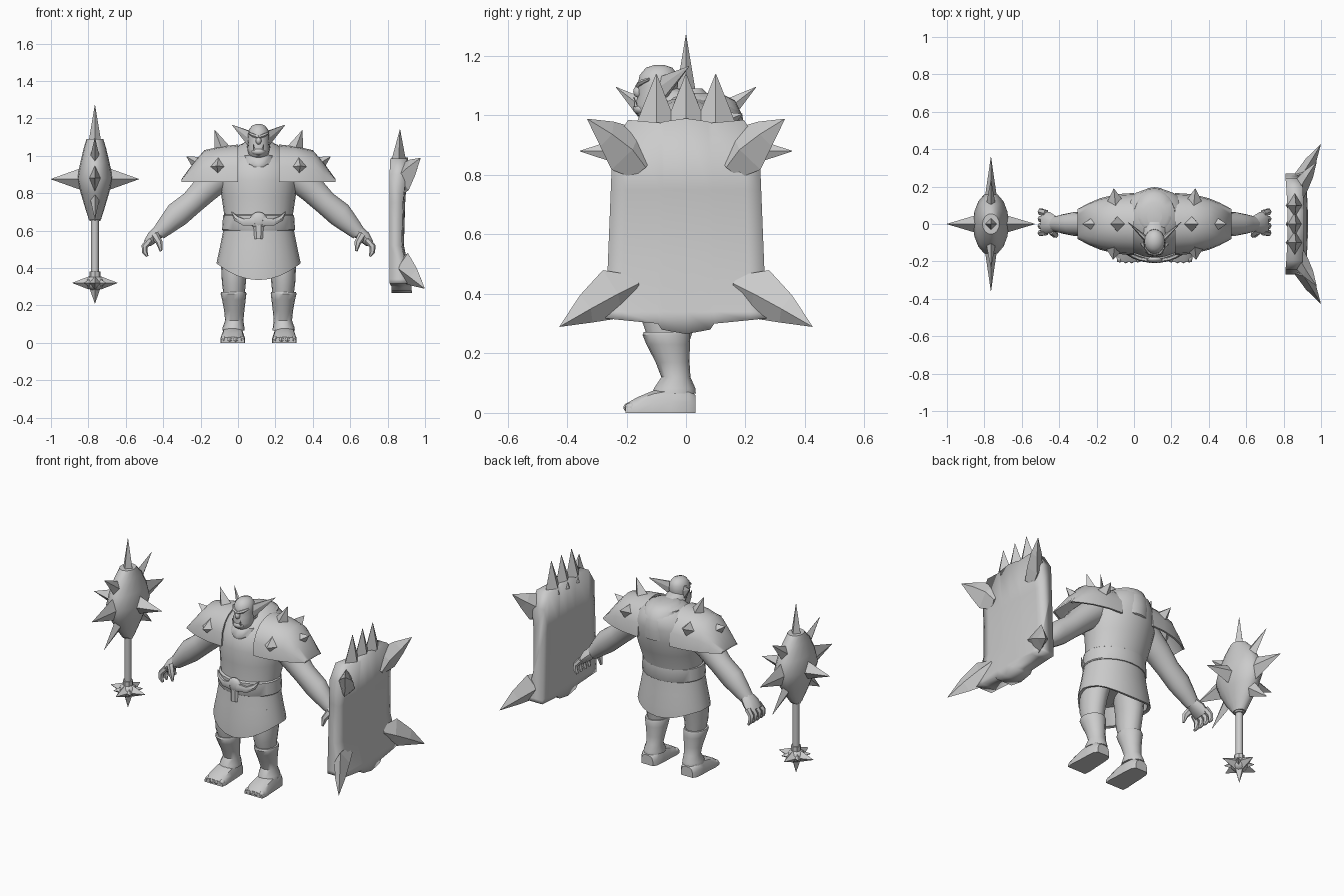
import bpy, bmesh, math
from mathutils import Vector

CX = 0.11                                   # centre line of the figure
grey = bpy.data.materials.new("stone_grey")
grey.diffuse_color = (0.6, 0.6, 0.6, 1)


def loft(name, rings, smooth=True, angle=40):
    """Skin a list of point rings and cap both ends."""
    bm = bmesh.new()
    rows = [[bm.verts.new(p) for p in r] for r in rings]
    n = len(rows[0])
    for r0, r1 in zip(rows, rows[1:]):
        for i in range(n):
            j = (i + 1) % n
            bm.faces.new((r0[i], r0[j], r1[j], r1[i]))
    bm.faces.new(rows[0])
    bm.faces.new(rows[-1])
    bmesh.ops.recalc_face_normals(bm, faces=bm.faces)
    me = bpy.data.meshes.new(name)
    bm.to_mesh(me)
    bm.free()
    me.materials.append(grey)
    ob = bpy.data.objects.new(name, me)
    bpy.context.collection.objects.link(ob)
    if smooth:
        bpy.ops.object.select_all(action='DESELECT')
        ob.select_set(True)
        bpy.context.view_layer.objects.active = ob
        bpy.ops.object.shade_smooth_by_angle(angle=math.radians(angle))
    return ob


def ell(x, y, z, rx, ry, n=16):
    """Level elliptical ring."""
    return [(x + rx * math.cos(2 * math.pi * i / n), y + ry * math.sin(2 * math.pi * i / n), z)
            for i in range(n)]


def tube(name, pts, n=10, smooth=True):
    """Tube along (x, y, z, side radius, other radius) points."""
    P = [Vector(p[:3]) for p in pts]
    whole = (P[-1] - P[0]).normalized()
    ref = Vector((0, 1, 0)) if abs(whole.z) > 0.95 else Vector((0, 0, 1))
    rings = []
    for i, p in enumerate(pts):
        d = (P[min(i + 1, len(P) - 1)] - P[max(i - 1, 0)]).normalized()
        a = d.cross(ref).normalized()
        b = a.cross(d)
        rings.append([P[i] + a * p[3] * math.cos(2 * math.pi * k / n)
                      + b * p[4] * math.sin(2 * math.pi * k / n) for k in range(n)])
    return loft(name, rings, smooth)


def spike(name, base, tip, r, n=4, r2=None):
    return tube(name, [(*base, r, r2 or r), (*tip, 0.001, 0.001)], n, False)


def blob(name, c, rx, ry, rz, n=12):
    x, y, z = c
    return loft(name, [ell(x, y, z - rz * math.cos(t * math.pi / 8), rx * math.sin(t * math.pi / 8) + .0005,
                           ry * math.sin(t * math.pi / 8) + .0005, n) for t in range(9)])


# ---- Mace: head, spikes, handle and pommel
MX = -0.765
loft("mace_head", [ell(MX, 0, z, a, b) for z, a, b in
     [(.66, .033, .04), (.72, .052, .088), (.80, .076, .14), (.88, .096, .17), (.96, .079, .15),
      (1.04, .06, .105), (1.09, .045, .055)]])
spike("mace_top_spike", (MX, 0, 1.06), (MX, 0, 1.27), .036)
for s in (-1, 1):
    spike("mace_side_spike", (MX + s * .07, 0, .875), (MX + s * .235, 0, .875), .05, r2=.06)
    spike("mace_long_spike", (MX, s * .13, .88), (MX, s * .357, .88), .034, r2=.075)
    spike("mace_upper_spike", (MX, s * .08, .975), (MX, s * .235, 1.095), .03, r2=.055)
    spike("mace_lower_spike", (MX, s * .07, .79), (MX, s * .235, .66), .03, r2=.055)
    spike("pommel_side_spike", (MX + s * .03, 0, .32), (MX + s * .12, 0, .32), .036)
    spike("pommel_long_spike", (MX, s * .03, .32), (MX, s * .12, .32), .036)
    for t in (-1, 1):
        spike("pommel_corner_spike", (MX + s * .02, t * .02, .32), (MX + s * .06, t * .06, .32), .026)
tube("mace_handle", [(MX, 0, .34, .021, .021), (MX, 0, .68, .021, .021)], 10)
for z in (.345, .65):
    tube("mace_collar", [(MX, 0, z, .03, .03), (MX, 0, z + .035, .03, .03)], 8)
blob("mace_pommel", (MX, 0, .32), .05, .05, .04)
spike("pommel_end_spike", (MX, 0, .30), (MX, 0, .21), .032)

# ---- Shield: slab lofted across y, slightly hollowed on the inner side
cols = [(-1, .318, .90), (-.8, .312, .985), (-.35, .30, .975), (-.3, .28, .98), (0, .265, .99),
        (.3, .28, .98), (.35, .30, .975), (.8, .312, .985), (1, .318, .90)]
rings = []
for u, zb, zt in cols:
    hollow, bulge = .81 + .012 * (1 - u * u), .012 * (1 - u * u)
    ring = [(.9, zt), (.884, .75), (.877, .52), (.915, .34), (.92, zb)]
    ring = [(x + bulge - .002, z) for x, z in ring]
    ring += [(hollow, zb), (hollow, .34), (hollow, .52), (hollow, .75), (hollow, zt)]
    rings.append([(x, u * (.27 - .04 * (z - .32)), z) for x, z in ring])
loft("shield", rings, angle=100)
for y in (-.1, 0, .1):
    spike("shield_crown_spike", (.858, y, .94), (.866, y, 1.14), .047, r2=.08)
for s in (-1, 1):
    tube("shield_upper_horn", [(.872, s * .145, .825, .035, .05), (.888, s * .20, .885, .045, .088),
                               (.932, s * .265, .937, .03, .05), (.976, s * .332, .988, .001, .001)], 4, False)
    tube("shield_lower_horn", [(.878, s * .165, .435, .03, .03), (.895, s * .245, .40, .045, .088),
                               (.945, s * .335, .35, .03, .052), (.998, s * .425, .29, .001, .001)], 4, False)

# ---- Torso, skirt and belt
loft("torso", [ell(CX, y, z, a, b, 24) for z, y, a, b in
     [(.56, -.04, .18, .14), (.68, -.03, .183, .145), (.78, -.01, .198, .165), (.87, 0, .212, .18),
      (.95, .015, .2, .175), (1.01, .035, .155, .15), (1.06, .04, .1, .1), (1.075, .04, .04, .05)]])
loft("back_yoke", [ell(CX, y, z, a, b, 24) for z, y, a, b in
     [(.865, .04, .11, .12), (.88, .045, .125, .145), (.94, .05, .125, .147), (1.0, .05, .125, .14),
      (1.05, .05, .11, .115), (1.075, .045, .07, .07)]])
loft("collar_plate", [ell(CX, y, z, a, b, 16) for z, y, a, b in
     [(.94, -.085, .055, .086), (.955, -.08, .085, .092), (1.0, -.06, .09, .085), (1.01, -.05, .08, .07)]])
skirt = [ell(CX, -.04, z, a, b, 24) for z, a, b in [(.63, .183, .146), (.52, .205, .155), (.44, .222, .165)]]
for rim, lift in ((.225, 0), (.205, .005), (.19, .12)):     # hem turned up inside
    skirt.append([(x, y, .335 + lift + .09 * ((x - CX) / rim) ** 2 + .3 * max(0, y))
                  for x, y, z in ell(CX, -.04, 0, rim, rim * .75, 24)])
loft("skirt", skirt)
loft("belt", [ell(CX, -.037, z, a, b, 24) for z, a, b in
     [(.60, .19, .152), (.605, .195, .155), (.68, .19, .152), (.685, .184, .145)]])
blob("buckle", (CX, -.188, .655), .045, .02, .045)
tube("buckle_jaw", [(CX, -.19, .64, .028, .016), (CX, -.195, .555, .022, .01)], 6)

# ---- Head
loft("head", [ell(CX, y, z, a, b) for z, y, a, b in
     [(.985, -.10, .035, .04), (1.0, -.105, .05, .058), (1.035, -.104, .06, .068), (1.07, -.096, .055, .064),
      (1.10, -.095, .057, .068), (1.135, -.092, .054, .064), (1.16, -.09, .036, .045), (1.17, -.09, .012, .015)]])
tube("neck", [(CX, .05, .98, .1, .08), (CX, -.08, 1.06, .055, .05)])
blob("nose", (CX, -.16, 1.08), .015, .017, .02)
blob("jaw", (CX, -.148, 1.022), .038, .03, .022)

# ---- Mirrored parts of the figure
for s in (-1, 1):
    def at(x, y, z):
        return (CX + s * x, y, z)

    spike("ear", at(.04, -.085, 1.09), at(.142, .01, 1.165), .016, 6, .045)
    spike("tusk", at(.024, -.168, 1.03), at(.028, -.175, 1.062), .007, 5)
    tube("brow", [(*at(0, -.16, 1.098), .012, .009), (*at(.03, -.152, 1.11), .012, .01),
                  (*at(.052, -.125, 1.122), .006, .005)], 6)
    tube("buckle_horn", [(*at(.02, -.195, .65), .014, .026), (*at(.08, -.185, .645), .012, .02),
                         (*at(.12, -.168, .665), .012, .016), (*at(.145, -.152, .70), .002, .002)], 6)

    # Shoulder plate: hollow arched sections along x
    pad = []
    arc = [math.pi * k / 10 for k in range(11)]
    for x, zt, w in [(.11, 1.06, .166), (.2, 1.05, .16), (.29, 1.03, .138), (.35, .96, .113), (.412, .875, .08)]:
        h = zt - .86
        pad.append([at(x, w * math.cos(a), .86 + h * math.sin(a) ** .75) for a in arc] +
                   [at(x, (w - .012) * math.cos(a), .86 + (h - .012) * math.sin(a) ** .75) for a in arc[::-1]])
    loft("shoulder_plate", pad)
    spike("shoulder_top_spike", at(.19, 0, 1.02), at(.235, 0, 1.138), .05)
    spike("shoulder_outer_spike", at(.31, 0, .95), at(.385, 0, .995), .05)
    spike("shoulder_front_spike", at(.215, -.125, .94), at(.222, -.19, .945), .052)
    spike("shoulder_back_spike", at(.21, .11, .97), at(.218, .19, 1.005), .05)

    # Arm, palm, fingers and thumb
    tube("arm", [(*at(.17, 0, .92), .088, .085), (*at(.285, 0, .82), .078, .075), (*at(.355, 0, .75), .065, .066),
                 (*at(.435, 0, .685), .063, .07), (*at(.49, 0, .63), .052, .054), (*at(.535, 0, .585), .04, .04)], 14)
    tube("palm", [(*at(.525, 0, .60), .038, .036), (*at(.565, .005, .565), .058, .034),
                  (*at(.595, .008, .53), .06, .022)], 10)
    for k in range(4):
        y = -.042 + .033 * k
        tube("finger", [(*at(.58, y, .55), .018, .02), (*at(.61, y * 1.15, .515), .017, .018),
                        (*at(.608, y * 1.25, .485), .015, .015), (*at(.595, y * 1.25, .462), .007, .008)], 6)
    tube("thumb", [(*at(.555, -.035, .575), .02, .024), (*at(.53, -.058, .535), .018, .018),
                   (*at(.522, -.062, .49), .007, .007)], 6)

    # Leg, boot, foot and toes
    loft("leg", [ell(CX + s * x, y, z, a, b) for x, y, z, a, b in
         [(.115, -.05, .52, .085, .1), (.13, -.065, .40, .07, .09), (.132, -.072, .32, .064, .08),
          (.13, -.06, .2, .05, .05)]])
    loft("boot", [ell(CX + s * x, y, z, a, b) for x, y, z, a, b in
         [(.134, -.04, .065, .06, .073), (.134, -.038, .082, .058, .07), (.13, -.034, .12, .049, .049),
          (.13, -.045, .17, .054, .057), (.132, -.06, .23, .063, .073), (.134, -.066, .262, .069, .08),
          (.134, -.066, .272, .066, .076)]])
    foot = []
    for y, w, h in [(.032, .04, .06), (.01, .055, .08), (-.05, .06, .088), (-.11, .062, .075),
                    (-.165, .066, .052), (-.203, .062, .03)]:
        foot.append([at(.138 + w * c, y, h * t) for c, t in
                     [(-1, 0), (-1, .45), (-.8, .85), (-.3, 1), (.3, 1), (.8, .85), (1, .45), (1, 0)]])
    loft("foot", foot)
    for k in range(4):
        blob("toe", at(.138 + (k - 1.5) * .032, -.19 + .004 * abs(k - 1.5), .018), .016, .022, .017, 8)
